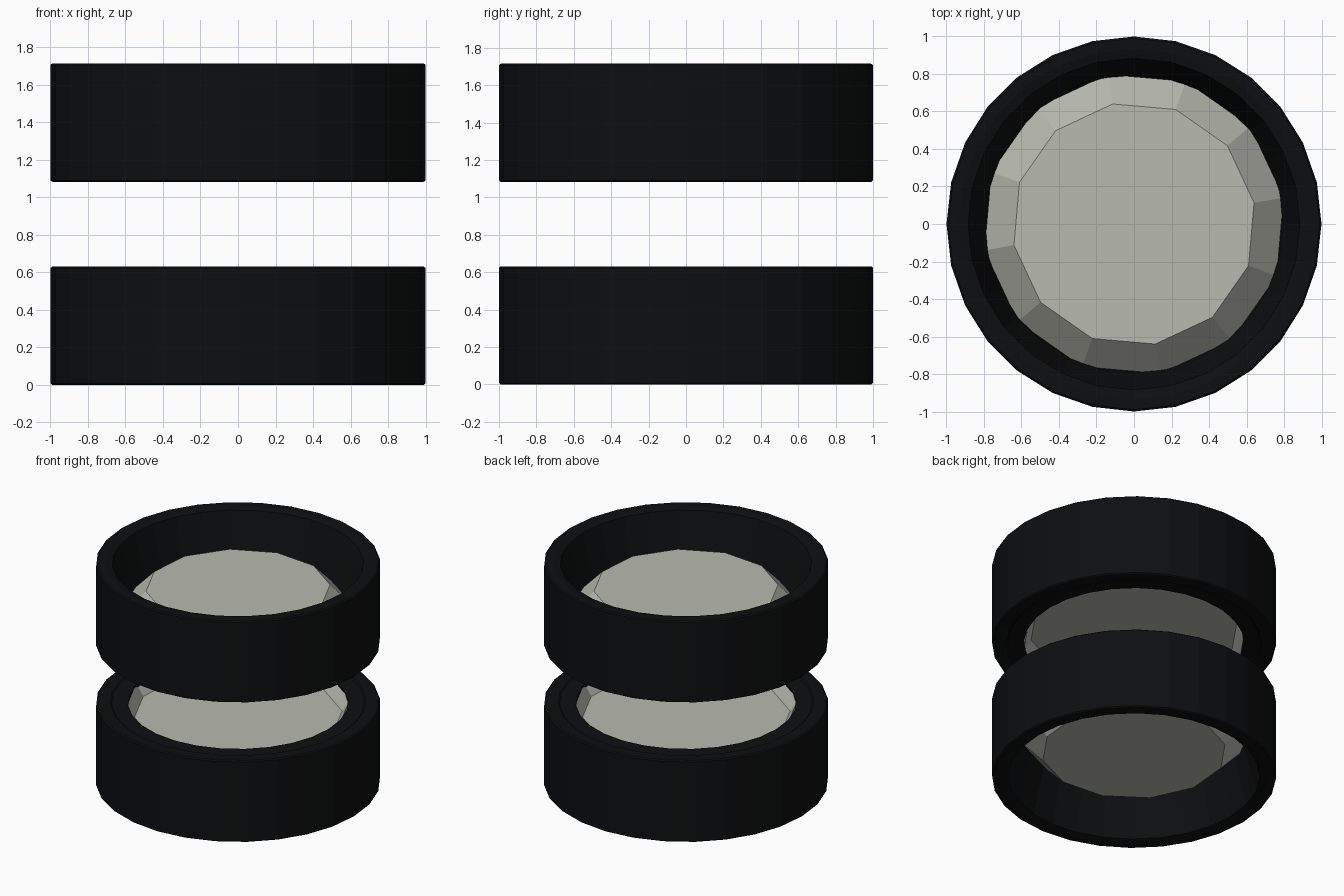
import bpy, bmesh, math

if "Cube" in bpy.data.objects:
    bpy.data.objects.remove(bpy.data.objects["Cube"])


def material(name, rgb):
    m = bpy.data.materials.new(name)
    m.diffuse_color = (*rgb, 1)
    m.use_nodes = True
    m.node_tree.nodes["Principled BSDF"].inputs["Base Color"].default_value = m.diffuse_color
    return m


BLACK = material("rubber_black", (0.004, 0.0045, 0.005))
GREY = material("hub_grey", (0.48, 0.49, 0.43))
HEIGHT = 1.715


def lathe(name, profile, sides, mat, closed=False, turn=0.0, flip=False):
    """Revolve (radius, z) points around z; open profiles get flat end caps."""
    bm = bmesh.new()
    rings = []
    for r, z in profile:
        if flip:
            z = HEIGHT - z
        rings.append([bm.verts.new((r * math.cos(a), r * math.sin(a), z))
                      for a in (2 * math.pi * i / sides + turn for i in range(sides))])
    pairs = list(zip(rings, rings[1:]))
    if closed:
        pairs.append((rings[-1], rings[0]))
    else:
        bm.faces.new(rings[0])
        bm.faces.new(rings[-1])
    for a, b in pairs:
        for i in range(sides):
            j = (i + 1) % sides
            bm.faces.new((a[i], a[j], b[j], b[i]))
    bmesh.ops.recalc_face_normals(bm, faces=bm.faces)
    mesh = bpy.data.meshes.new(name)
    bm.to_mesh(mesh)
    bm.free()
    mesh.materials.append(mat)
    ob = bpy.data.objects.new(name, mesh)
    bpy.context.collection.objects.link(ob)
    return ob


# Tire: wide deep opening on the outer side, broad sidewall on the inner side
TIRE = [(0.99, 0.0), (1.0, 0.008), (1.0, 0.624), (0.99, 0.632),
        (0.90, 0.630), (0.89, 0.622), (0.775, 0.622),
        (0.795, 0.36), (0.885, 0.012), (0.935, 0.0)]

# Hub: raised plateau facing outward, shallow dish facing inward
HUB = [(0.65, 0.205), (0.81, 0.37), (0.79, 0.615), (0.735, 0.525)]

# The upper wheel is the lower one mirrored
for label, flip in (("lower", False), ("upper", True)):
    lathe(label + "_tire", TIRE, 28, BLACK, closed=True, flip=flip)
    lathe(label + "_hub", HUB, 12, GREY, turn=math.radians(10), flip=flip)
